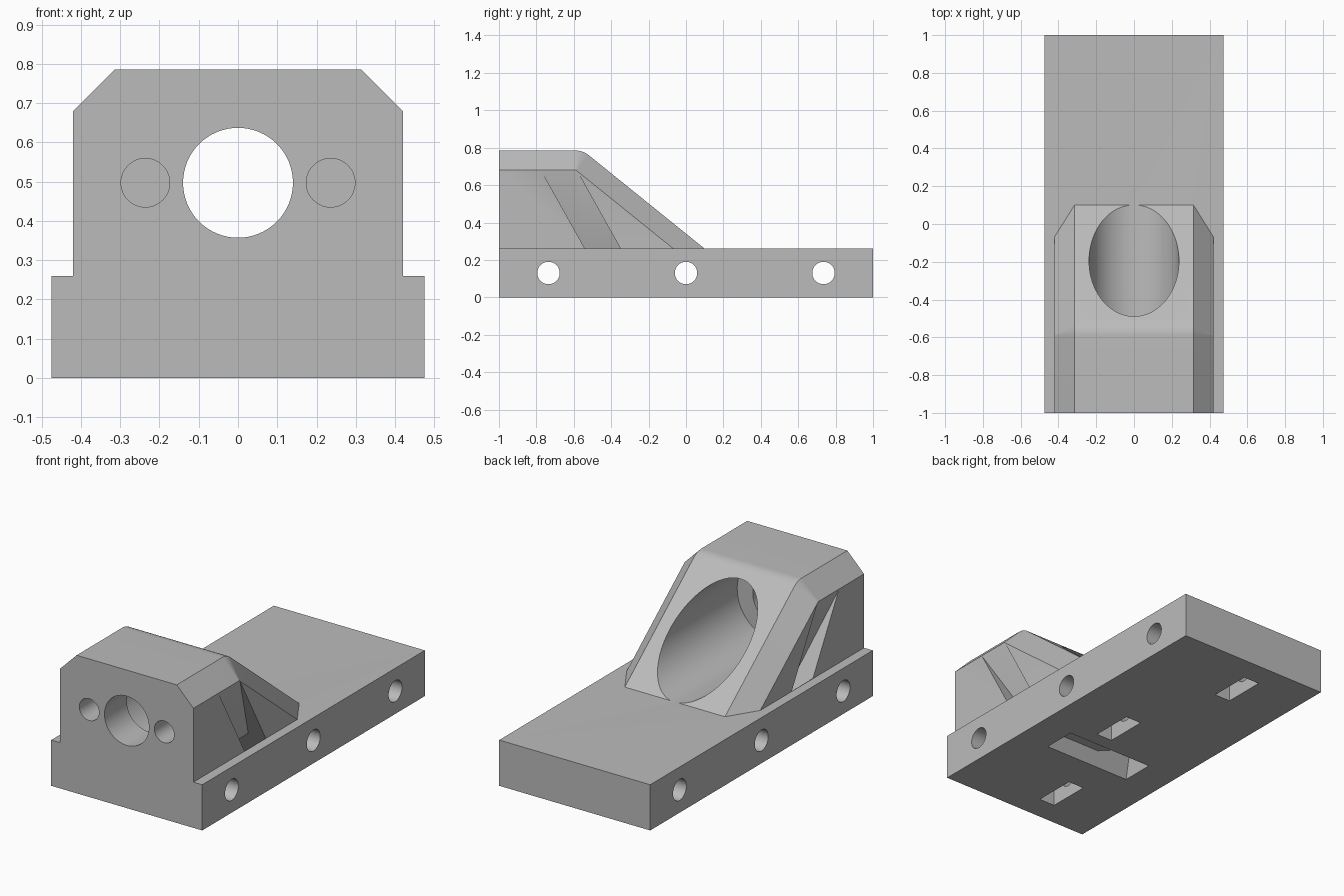
import bpy, bmesh, math
from mathutils import Matrix

if "Cube" in bpy.data.objects:
    bpy.data.objects.remove(bpy.data.objects["Cube"])

grey = bpy.data.materials.new("plain_grey")
grey.use_nodes = True
colour = (0.5, 0.5, 0.5, 1)
grey.diffuse_color = colour
grey.node_tree.nodes["Principled BSDF"].inputs["Base Color"].default_value = colour


def finish(bm, name):
    bmesh.ops.recalc_face_normals(bm, faces=bm.faces)
    mesh = bpy.data.meshes.new(name)
    bm.to_mesh(mesh)
    bm.free()
    mesh.materials.append(grey)
    ob = bpy.data.objects.new(name, mesh)
    bpy.context.collection.objects.link(ob)
    return ob


def box(name, x0, x1, y0, y1, z0, z1):
    bm = bmesh.new()
    m = Matrix.Translation(((x0 + x1) / 2, (y0 + y1) / 2, (z0 + z1) / 2))
    m = m @ Matrix.Diagonal((x1 - x0, y1 - y0, z1 - z0, 1))
    bmesh.ops.create_cube(bm, size=1, matrix=m)
    return finish(bm, name)


def cylinder(name, axis, radius, centre, length, segments=64):
    bm = bmesh.new()
    rot = Matrix.Rotation(math.pi / 2, 4, "Y" if axis == "x" else "X")
    bmesh.ops.create_cone(bm, cap_ends=True, segments=segments, radius1=radius,
                          radius2=radius, depth=length,
                          matrix=Matrix.Translation(centre) @ rot)
    return finish(bm, name)


def loft(name, loops):
    """Skin matching point loops and cap both ends."""
    bm = bmesh.new()
    rings = [[bm.verts.new(p) for p in loop] for loop in loops]
    n = len(rings[0])
    for a, b in zip(rings, rings[1:]):
        for i in range(n):
            j = (i + 1) % n
            bm.faces.new((a[i], a[j], b[j], b[i]))
    bm.faces.new(rings[0])
    bm.faces.new(rings[-1])
    return finish(bm, name)


def combine(target, other, operation):
    other.hide_render = True
    mod = target.modifiers.new(operation.lower(), "BOOLEAN")
    mod.operation = operation
    mod.solver = "EXACT"
    mod.object = other
    bpy.context.view_layer.objects.active = target
    bpy.ops.object.modifier_apply(modifier=mod.name)
    bpy.data.objects.remove(other)


# Housing: rounded wedge side profile, inset to make the chamfer
slope = math.atan2(0.5, 0.62)
CY, CZ = -0.591, 0.672


def profile(x, radius, steps=8):
    pts = [(x, -1, 0.2), (x, -1, CZ + radius)]
    for i in range(steps + 1):
        a = slope * i / steps
        pts.append((x, CY + radius * math.sin(a), CZ + radius * math.cos(a)))
    _, y, z = pts[-1]
    pts.append((x, y + (z - 0.2) / math.tan(slope), 0.2))
    return pts


housing = loft("housing", [profile(-0.42, 0.008), profile(-0.315, 0.113),
                           profile(0.315, 0.113), profile(0.42, 0.008)])

# Base plate
body = box("mount_body", -0.475, 0.475, -1, 1, 0, 0.26)
combine(body, housing, "UNION")

# Stepped bore along the housing and two blind screw holes in the front
axis_z = 0.497
cutters = [cylinder("bore", "y", 0.238, (0, -0.345, axis_z), 0.91, 96),
           cylinder("front_hole", "y", 0.14, (0, -0.9, axis_z), 0.4)]
for side in (-1, 1):
    cutters.append(cylinder("screw_hole", "y", 0.062,
                            (side * 0.236, -1, axis_z), 0.3, 48))

# Cross holes with nut pockets open at the bottom
for y, x in ((-0.735, -0.107), (0, 0.107), (0.735, -0.107)):
    cutters.append(cylinder("cross_hole", "x", 0.06, (0, y, 0.13), 1.2, 48))
    cutters.append(box("nut_pocket", x - 0.05, x + 0.05,
                       y - 0.122, y + 0.122, -0.1, 0.22))

# Slanted strap channel from both sides out through the bottom
half = [(0.264, -0.02), (0.42, 0.262), (0.6, 0.262), (0.6, 0.675),
        (0.42, 0.675), (0.31, 0.26), (0.16, 0.18)]
section = half + [(-x, z) for x, z in reversed(half)]


def slanted(offset):
    return [(x, -0.54 + offset + (0.26 - z) * 0.56, z) for x, z in section]


cutters.append(loft("strap_channel", [slanted(0), slanted(0.19)]))

for cutter in cutters:
    combine(body, cutter, "DIFFERENCE")

# Keep a single material and smooth only the curved surfaces
body.data.materials.clear()
body.data.materials.append(grey)
for poly in body.data.polygons:
    poly.material_index = 0
bpy.ops.object.select_all(action="DESELECT")
body.select_set(True)
bpy.context.view_layer.objects.active = body
bpy.ops.object.shade_smooth_by_angle(angle=math.radians(25))
